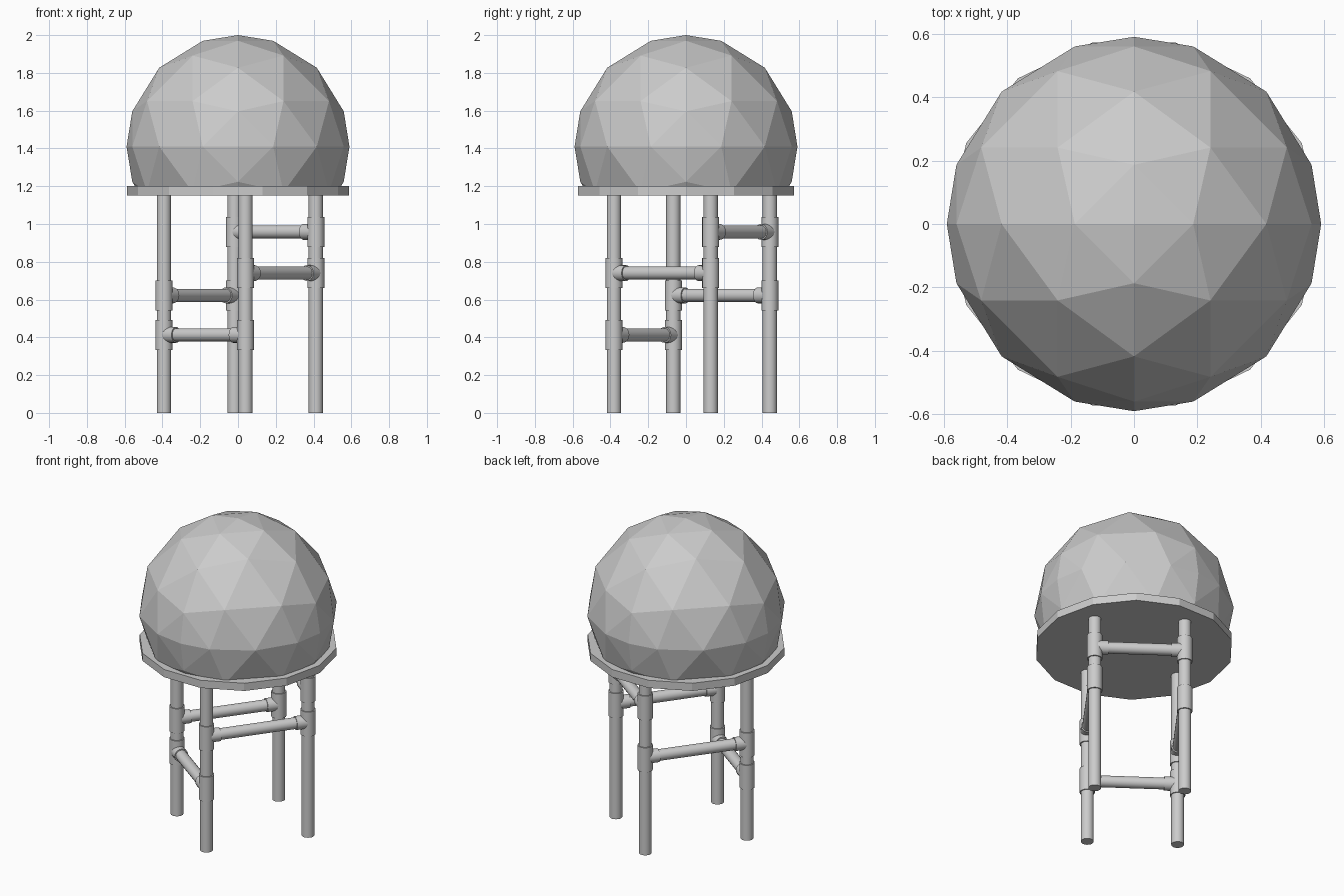
import bpy, bmesh, math
from mathutils import Vector

if "Cube" in bpy.data.objects:
    bpy.data.objects.remove(bpy.data.objects["Cube"])


def cylinder(name, a, b, r, sides=20, smooth=True):
    a, b = Vector(a), Vector(b)
    d = b - a
    bpy.ops.mesh.primitive_cylinder_add(vertices=sides, radius=r, depth=d.length,
                                        location=(a + b) / 2)
    ob = bpy.context.object
    ob.rotation_euler = d.to_track_quat('Z', 'Y').to_euler()
    ob.name = name
    if smooth:
        bpy.ops.object.shade_smooth_by_angle(angle=math.radians(35))
    return ob


# Faceted dome: octahedron split in four, pushed onto a sphere, cut flat
N, R, CZ, DECK = 4, 0.59, 1.41, 1.2
bm = bmesh.new()
for sx in (-1, 1):
    for sy in (-1, 1):
        for sz in (-1, 1):
            def vert(i, j):
                p = Vector((sx * i, sy * j, sz * (N - i - j))).normalized() * R
                return bm.verts.new(p + Vector((0, 0, CZ)))
            for i in range(N):
                for j in range(N - i):
                    bm.faces.new([vert(i, j), vert(i + 1, j), vert(i, j + 1)])
                    if i + j < N - 1:
                        bm.faces.new([vert(i + 1, j), vert(i + 1, j + 1), vert(i, j + 1)])
bmesh.ops.remove_doubles(bm, verts=bm.verts[:], dist=1e-4)
bmesh.ops.recalc_face_normals(bm, faces=bm.faces[:])
bmesh.ops.bisect_plane(bm, geom=bm.verts[:] + bm.edges[:] + bm.faces[:],
                       plane_co=(0, 0, DECK), plane_no=(0, 0, 1), clear_inner=True)
mesh = bpy.data.meshes.new("dome")
bm.to_mesh(mesh)
bm.free()
bpy.context.collection.objects.link(bpy.data.objects.new("dome", mesh))

# Fourteen-sided deck with corners on the x axis
deck = cylinder("deck", (0, 0, 1.15), (0, 0, DECK), 0.587, 14, False)
deck.rotation_euler = (0, 0, math.pi / 2)

# Pipe legs
legs = {"front": (0.04, -0.381), "right": (0.412, 0.131),
        "back": (-0.018, 0.444), "left": (-0.392, -0.067)}
for n, (x, y) in legs.items():
    cylinder(n + "_leg", (x, y, 0), (x, y, 1.155), 0.038)

# Cross bars with a tee fitting at each end
for n, m, z in (("front", "right", 0.74), ("right", "back", 0.958),
                ("back", "left", 0.622), ("left", "front", 0.413)):
    a, b = Vector((*legs[n], z)), Vector((*legs[m], z))
    bar = f"{n}_{m}"
    cylinder(bar + "_bar", a, b, 0.035)
    step = (b - a).normalized() * 0.08
    up = Vector((0, 0, 0.08))
    for end, p, s in (("start", a, step), ("end", b, -step)):
        cylinder(f"{bar}_{end}_sleeve", p - up, p + up, 0.045)
        cylinder(f"{bar}_{end}_stub", p, p + s, 0.042)
